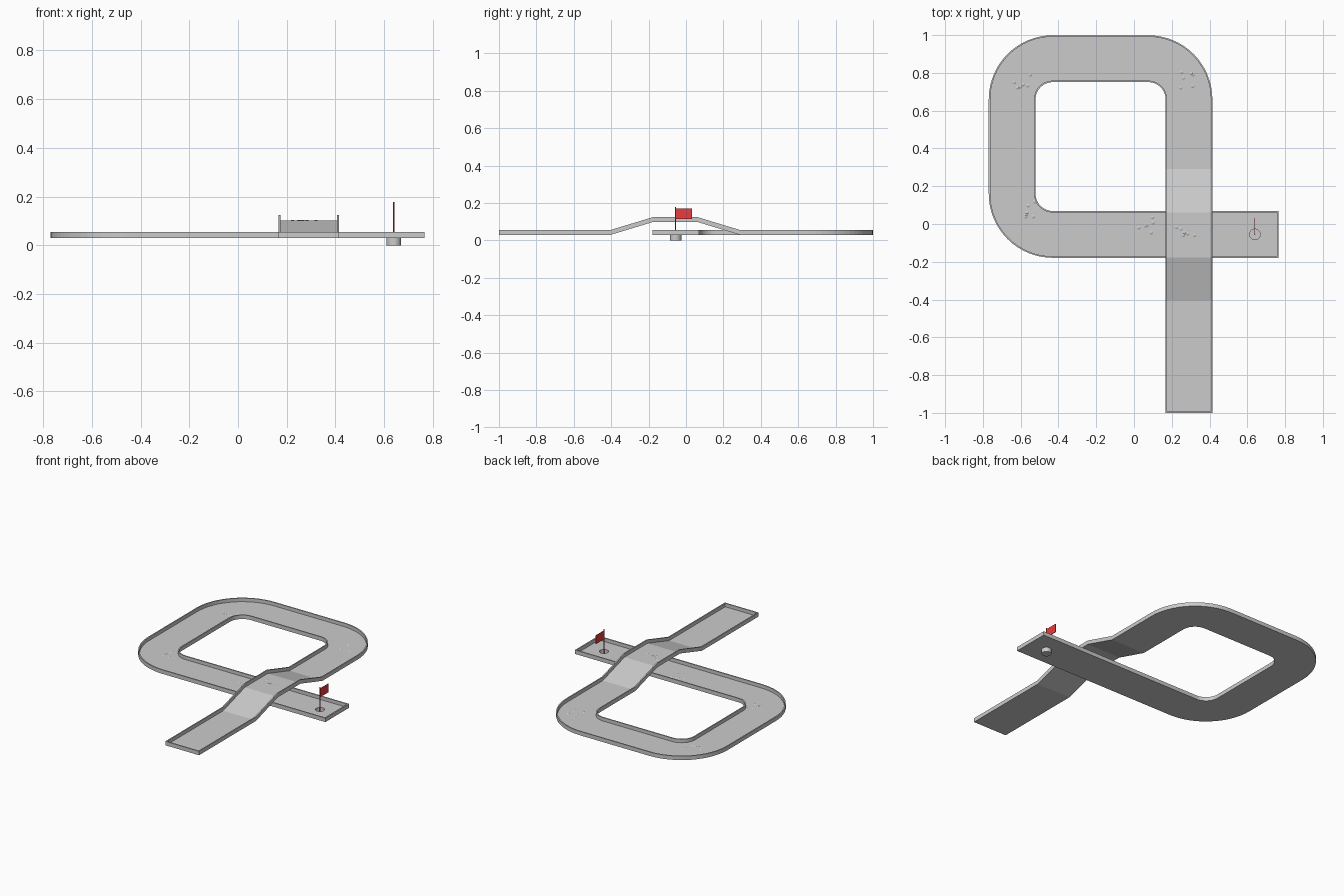
import bpy, bmesh, math, random
from mathutils import Vector

if "Cube" in bpy.data.objects:
    bpy.data.objects.remove(bpy.data.objects["Cube"])

random.seed(4)
HALF, RAIL, DECK = 0.124, 0.008, 0.003   # lane half width, rail thickness, floor thickness
BASE, RISE, WALL = 0.029, 0.069, 0.026   # lane underside, bridge lift, rail height
LANE_X, LANE_Y = 0.291, -0.055
CUP = (0.64, -0.055)


def colour(name, rgb):
    m = bpy.data.materials.new(name)
    m.diffuse_color = (*rgb, 1)
    m.use_nodes = True
    m.node_tree.nodes["Principled BSDF"].inputs["Base Color"].default_value = m.diffuse_color
    return m


grey = colour("grey", (0.6, 0.6, 0.6))
red = colour("red", (0.8, 0.045, 0.045))


def finish(name, bm, mat):
    bmesh.ops.recalc_face_normals(bm, faces=bm.faces)
    me = bpy.data.meshes.new(name)
    bm.to_mesh(me)
    bm.free()
    me.materials.append(mat)
    ob = bpy.data.objects.new(name, me)
    bpy.context.collection.objects.link(ob)
    return ob


def box(name, lo, hi, mat):
    bm = bmesh.new()
    bmesh.ops.create_cube(bm, size=1)
    for v in bm.verts:
        v.co = Vector([(lo[i] + hi[i]) / 2 + v.co[i] * (hi[i] - lo[i]) for i in range(3)])
    return finish(name, bm, mat)


def rod(name, xy, radius, z0, z1, mat, sides=24):
    bm = bmesh.new()
    bmesh.ops.create_cone(bm, cap_ends=True, segments=sides, radius1=radius,
                          radius2=radius, depth=z1 - z0)
    bmesh.ops.translate(bm, verts=bm.verts, vec=(*xy, (z0 + z1) / 2))
    return finish(name, bm, mat)


# Lane centre line as (x, y, z, side normal): ramp and bridge, three bends, final straight
stations = [(LANE_X, y, BASE + z, Vector((1, 0)))
            for y, z in ((-0.998, 0), (-0.405, 0), (-0.177, RISE), (0.062, RISE), (0.29, 0))]
R, STEPS = 0.215, 16
for cx, cy, a0 in ((0.076, 0.66, 0), (-0.43, 0.66, 90), (-0.43, 0.16, 180)):
    for i in range(STEPS + 1):
        a = math.radians(a0 + 90 * i / STEPS)
        n = Vector((math.cos(a), math.sin(a)))
        stations.append((cx + R * n.x, cy + R * n.y, BASE, n))
stations.append((0.765, LANE_Y, BASE, Vector((0, -1))))

# Trough section swept along the lane
section = [(-HALF, 0), (HALF, 0), (HALF, WALL), (HALF - RAIL, WALL), (HALF - RAIL, DECK),
           (RAIL - HALF, DECK), (RAIL - HALF, WALL), (-HALF, WALL)]
bm = bmesh.new()
rings = [[bm.verts.new((x + n.x * u, y + n.y * u, z + w)) for u, w in section]
         for x, y, z, n in stations]
for r0, r1 in zip(rings, rings[1:]):
    for i in range(8):
        j = (i + 1) % 8
        bm.faces.new((r0[i], r0[j], r1[j], r1[i]))
bm.faces.new(rings[0])
bm.faces.new(rings[-1])
lane = finish("golf_lane", bm, grey)

# Hole through the lane floor
cutter = rod("hole_cutter", CUP, 0.029, BASE - 0.02, BASE + 0.02, grey)
cutter.hide_render = True
cutter.hide_viewport = True
hole = lane.modifiers.new("hole", "BOOLEAN")
hole.operation = "DIFFERENCE"
hole.solver = "EXACT"
hole.object = cutter

# Rails closing both ends
top = BASE + WALL
box("start_rail", (LANE_X - HALF, -1.0, BASE), (LANE_X + HALF, -0.992, top), grey)
box("finish_rail", (0.757, LANE_Y - HALF, BASE), (0.766, LANE_Y + HALF, top), grey)

# Open cup below the floor
bm = bmesh.new()
prof = [(0, 0), (0.030, 0), (0.030, BASE + DECK), (0.028, BASE + DECK), (0.028, 0.003), (0, 0.003)]
vs = [bm.verts.new((r, 0, z)) for r, z in prof]
es = [bm.edges.new(p) for p in zip(vs, vs[1:])]
bmesh.ops.spin(bm, geom=vs + es, cent=(0, 0, 0), axis=(0, 0, 1), angle=math.tau,
               steps=24, use_duplicate=False)
bmesh.ops.remove_doubles(bm, verts=bm.verts, dist=1e-5)
bmesh.ops.translate(bm, verts=bm.verts, vec=(*CUP, 0))
cup = finish("cup", bm, grey)

# Pole and flag
rod("flag_pole", CUP, 0.0028, 0.002, 0.178, red, 10)
box("flag", (CUP[0] - 0.0015, CUP[1], 0.113), (CUP[0] + 0.0015, 0.031, 0.170), red)

# Clusters of low bumps on the lane
bm = bmesh.new()
for cx, cy, lift in ((-0.59, 0.76, 0), (0.28, 0.76, 0), (-0.57, 0.08, 0),
                     (0.06, 0.0, 0), (0.27, -0.03, RISE)):
    for k in range(6):
        made = bmesh.ops.create_cone(bm, cap_ends=True, segments=7, radius1=0.012,
                                     radius2=0.004, depth=0.004)["verts"]
        spot = (cx + random.uniform(-0.05, 0.05), cy + random.uniform(-0.05, 0.05),
                BASE + DECK + lift + 0.001)
        bmesh.ops.translate(bm, verts=made, vec=spot)
finish("lane_bumps", bm, grey)

# Smooth the round parts while keeping edges sharp
for ob in bpy.context.view_layer.objects:
    ob.select_set(ob in (lane, cup))
bpy.context.view_layer.objects.active = lane
bpy.ops.object.shade_smooth_by_angle(angle=math.radians(12))
